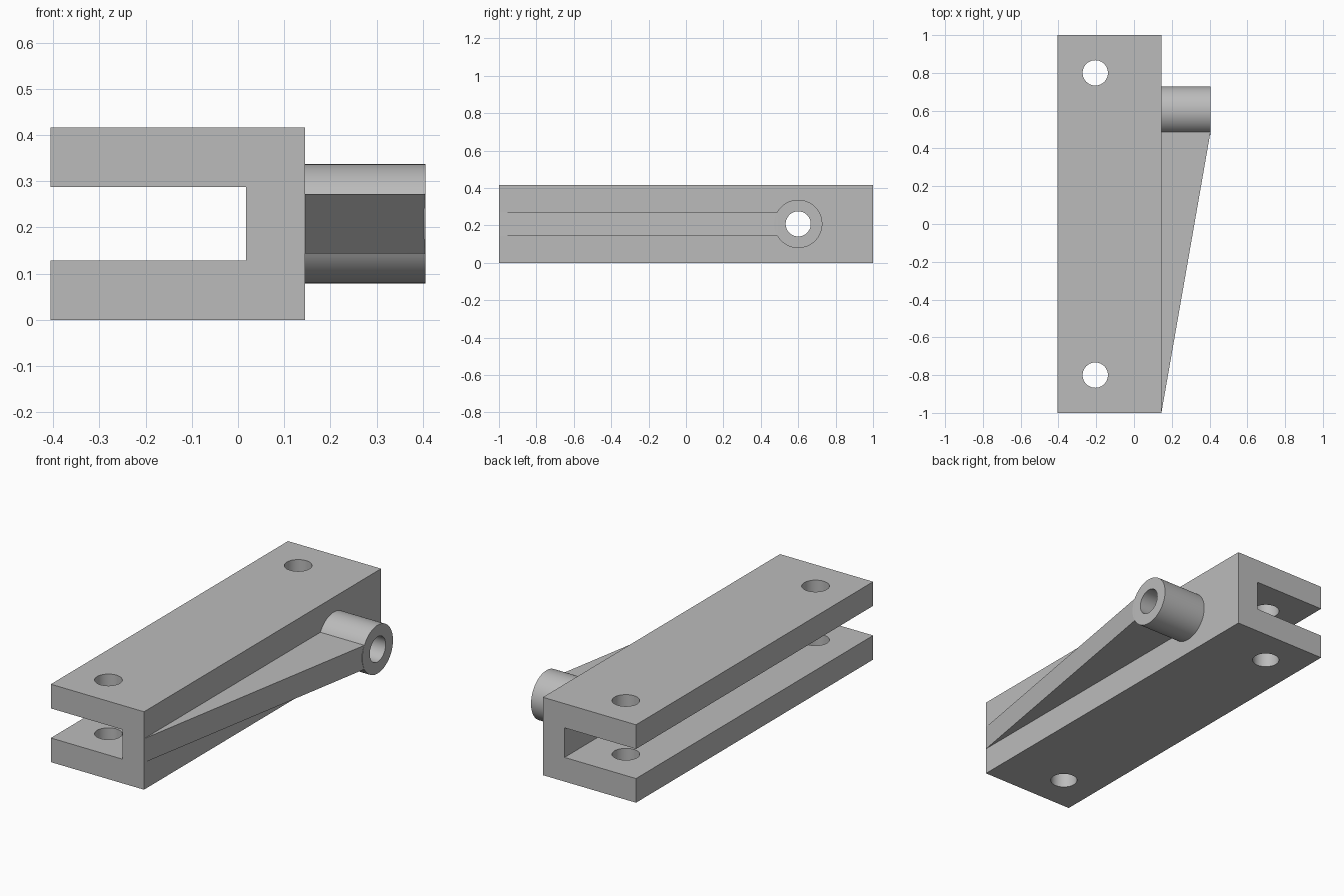
import bpy
import bmesh
import math
from mathutils import Matrix, Vector

if "Cube" in bpy.data.objects:
    bpy.data.objects.remove(bpy.data.objects["Cube"], do_unlink=True)

# One plain grey for the whole bracket
grey = bpy.data.materials.new("plain grey")
grey.use_nodes = True
colour = (0.5, 0.5, 0.5, 1)
grey.diffuse_color = colour
grey.node_tree.nodes["Principled BSDF"].inputs["Base Color"].default_value = colour


def finish(name, bm):
    bmesh.ops.recalc_face_normals(bm, faces=bm.faces[:])
    mesh = bpy.data.meshes.new(name)
    bm.to_mesh(mesh)
    bm.free()
    mesh.materials.append(grey)
    obj = bpy.data.objects.new(name, mesh)
    bpy.context.collection.objects.link(obj)
    return obj


def prism(name, points, direction):
    """Extrude a closed outline along a direction."""
    bm = bmesh.new()
    face = bm.faces.new([bm.verts.new(p) for p in points])
    out = bmesh.ops.extrude_face_region(bm, geom=[face], use_keep_orig=True)
    moved = [v for v in out["geom"] if isinstance(v, bmesh.types.BMVert)]
    bmesh.ops.translate(bm, verts=moved, vec=Vector(direction))
    return finish(name, bm)


def cylinder(name, radius, start, end):
    start, end = Vector(start), Vector(end)
    axis = end - start
    turn = axis.to_track_quat('Z', 'Y').to_matrix().to_4x4()
    bm = bmesh.new()
    bmesh.ops.create_cone(bm, cap_ends=True, segments=64, radius1=radius,
                          radius2=radius, depth=axis.length,
                          matrix=Matrix.Translation((start + end) / 2) @ turn)
    return finish(name, bm)


def combine(body, tool, operation):
    mod = body.modifiers.new(operation.title(), 'BOOLEAN')
    mod.operation = operation
    mod.solver = 'EXACT'
    mod.object = tool
    bpy.context.view_layer.objects.active = body
    bpy.ops.object.modifier_apply(modifier=mod.name)
    bpy.data.objects.remove(tool, do_unlink=True)


LEFT, WALL, TIP = -0.405, 0.145, 0.405
HEIGHT, SLOT_X, SLOT_LOW, SLOT_HIGH = 0.416, 0.017, 0.129, 0.287
MID, BOSS_Y, BOSS_R, HOLE_R = HEIGHT / 2, 0.6, 0.129, 0.067
RIB_HALF = 0.064

# C-shaped channel
profile = [(LEFT, 0), (WALL, 0), (WALL, HEIGHT), (LEFT, HEIGHT),
           (LEFT, SLOT_HIGH), (SLOT_X, SLOT_HIGH),
           (SLOT_X, SLOT_LOW), (LEFT, SLOT_LOW)]
bracket = prism("clevis_bracket", [(x, -1, z) for x, z in profile], (0, 2, 0))

# Side boss and the tapering rib that supports it
rib_end = BOSS_Y - math.sqrt(BOSS_R ** 2 - RIB_HALF ** 2)
outline = [(WALL, -1), (TIP, rib_end), (0.1, rib_end), (0.1, -0.9)]
rib = prism("rib", [(x, y, MID - RIB_HALF) for x, y in outline],
            (0, 0, 2 * RIB_HALF))
boss = cylinder("boss", BOSS_R, (0.08, BOSS_Y, MID), (TIP, BOSS_Y, MID))
combine(bracket, rib, 'UNION')
combine(bracket, boss, 'UNION')

# Bore through boss and wall, then the bolt holes through both flanges
combine(bracket, cylinder("bore", HOLE_R, (-0.1, BOSS_Y, MID),
                          (0.5, BOSS_Y, MID)), 'DIFFERENCE')
for y in (-0.8, 0.8):
    combine(bracket, cylinder("bolt_hole", HOLE_R, (-0.205, y, -0.1),
                              (-0.205, y, 0.5)), 'DIFFERENCE')

# Smooth the round surfaces, keep the edges crisp
bpy.ops.object.select_all(action='DESELECT')
bracket.select_set(True)
bpy.context.view_layer.objects.active = bracket
bpy.ops.object.shade_smooth_by_angle(angle=math.radians(8))
